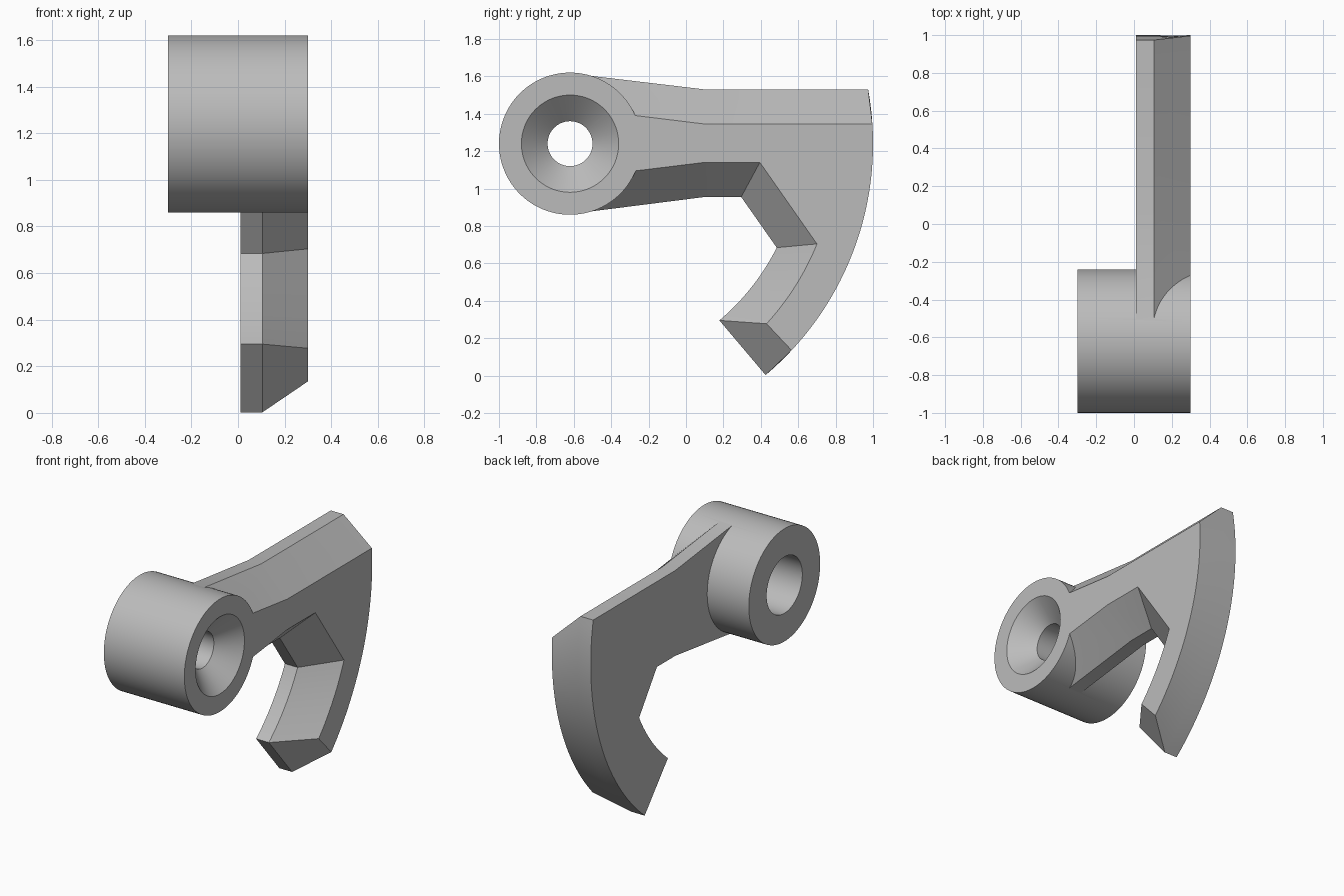
import bpy, bmesh, math

if "Cube" in bpy.data.objects:
    bpy.data.objects.remove(bpy.data.objects["Cube"])

CY, CZ = -0.62, 1.24        # pivot axis, parallel to x
SEGMENTS = 96

grey = bpy.data.materials.new("plain_grey")
grey.use_nodes = True
grey.diffuse_color = (0.5, 0.5, 0.5, 1)
grey.node_tree.nodes["Principled BSDF"].inputs["Base Color"].default_value = (0.5, 0.5, 0.5, 1)


def loft(name, rings):
    """Skin a row of equal-length point rings and cap both ends."""
    bm = bmesh.new()
    rows = [[bm.verts.new(p) for p in ring] for ring in rings]
    for a, b in zip(rows, rows[1:]):
        for i in range(len(a)):
            j = (i + 1) % len(a)
            bm.faces.new((a[i], a[j], b[j], b[i]))
    bm.faces.new(rows[0])
    bm.faces.new(rows[-1])
    bmesh.ops.recalc_face_normals(bm, faces=bm.faces)
    mesh = bpy.data.meshes.new(name)
    bm.to_mesh(mesh)
    bm.free()
    mesh.materials.append(grey)
    obj = bpy.data.objects.new(name, mesh)
    bpy.context.collection.objects.link(obj)
    return obj


def arc(radius, start, end, steps):
    """Points (y, z) on an arc about the pivot, angles in degrees."""
    angles = [math.radians(start + (end - start) * i / steps) for i in range(steps + 1)]
    return [(CY + radius * math.cos(a), CZ + radius * math.sin(a)) for a in angles]


def lathe(name, profile):
    """Revolve (x, radius) pairs about the pivot axis."""
    return loft(name, [[(x, y, z) for y, z in arc(r, 0, 360, SEGMENTS)[:-1]] for x, r in profile])


def combine(target, tool, operation):
    mod = target.modifiers.new(operation.lower(), "BOOLEAN")
    mod.operation, mod.solver, mod.object = operation, "EXACT", tool
    bpy.context.view_layer.objects.active = target
    bpy.ops.object.modifier_apply(modifier=mod.name)
    bpy.data.objects.remove(tool)


# Hook arm outlines: full-width slab outline and narrower bevelled face outline
slab = ([(-0.53, 1.605), (0.1, 1.53)] + arc(1.62, 10.3, -49.8, 32)
        + arc(1.237, -49.8, -26.7, 16)
        + [(0.295, 0.955), (0.1, 0.955), (-0.53, 0.875)])
face = ([(-0.53, 1.422), (0.1, 1.345)] + arc(1.62, 3.7, -43, 32)
        + arc(1.425, -42.5, -22.1, 16)
        + [(0.395, 1.14), (0.1, 1.14), (-0.53, 1.063)])
arm = loft("hook_arm", [[(x, y, z) for y, z in outline]
                        for x, outline in ((0.01, slab), (0.105, slab), (0.3, face))])

# Pivot barrel joined to the arm
lever = lathe("hook_lever", [(-0.3, 0.38), (0.3, 0.38)])
combine(lever, arm, "UNION")

# Countersunk bore with a wider recess at the far end
bore = lathe("bore_cutter", [(-0.4, 0.19), (0, 0.19), (0, 0.12), (0.17, 0.12),
                             (0.3, 0.26), (0.4, 0.368)])
combine(lever, bore, "DIFFERENCE")

# Smooth round surfaces, crisp edges
bpy.ops.object.select_all(action="DESELECT")
lever.select_set(True)
bpy.context.view_layer.objects.active = lever
bpy.ops.object.shade_smooth_by_angle(angle=math.radians(20))
